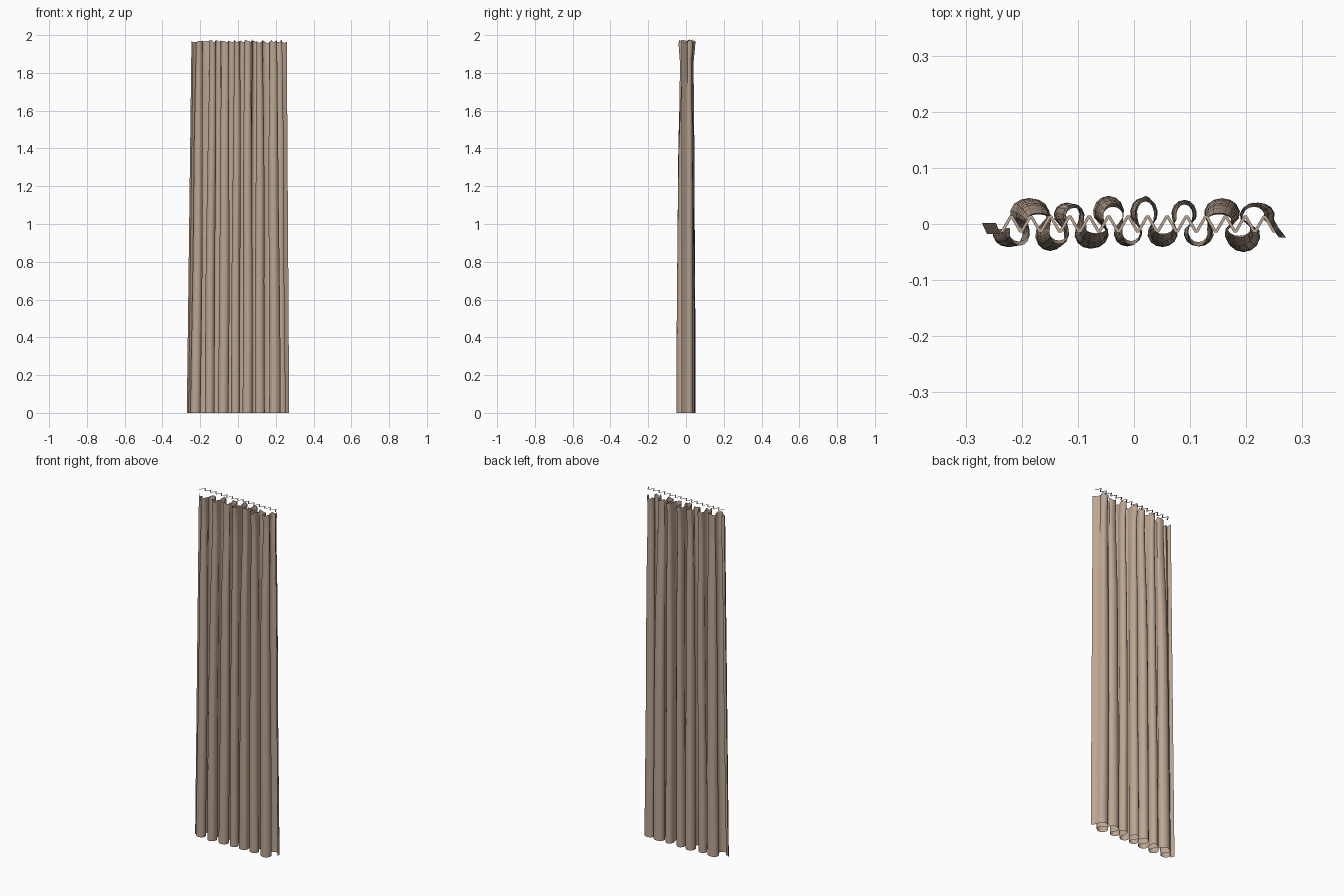
import bpy, math, random

if "Cube" in bpy.data.objects:
    bpy.data.objects.remove(bpy.data.objects["Cube"])

random.seed(4)

# Fold table: centre x, depth y (sign = side), half width at the hem, top gather factor
folds = [(-.225, -.041, .027, .75), (-.188, .046, .033, .35), (-.150, -.048, .026, .60),
         (-.120, .038, .023, .75), (-.078, -.044, .028, .35), (-.046, .050, .027, .60),
         (-.012, -.040, .024, .75), (.016, .047, .023, .85), (.050, -.041, .026, .40),
         (.090, .043, .022, .80), (.116, -.040, .026, .80), (.157, .046, .032, .35),
         (.195, -.050, .030, .40), (.222, .038, .029, .80)]
# Point angles that sweep each fold into a rounded, overhanging loop
angles = [200, 172, 142, 116, 90, 64, 38, 8, -20]
levels = [0, .1, .25, .45, .7, .95, 1.2, 1.4, 1.55, 1.68, 1.78, 1.86, 1.92, 1.955, 1.978]


def lerp(a, b, t):
    return a + (b - a) * t


def smooth(t):
    t = max(0, min(1, t))
    return t * t * (3 - 2 * t)


def row(z):
    """Cross-section of the curtain at one height."""
    gather = smooth((z - .2) / 1.75) * .45 + smooth((z - 1.3) / .65) * .55
    flare = 1 + .25 * smooth((z - 1.85) / .12)
    sx = lerp(1.0, .93, z / 2)
    drift = .006 * z / 2
    pts = [(-.271 * sx + drift, .002), (-.262 * sx + drift, -.018)]
    for k, (cx, depth, w, f) in enumerate(folds):
        amp = depth * lerp(1, f, gather) * flare
        half = w * lerp(1, .72, gather)
        sway = .003 * math.sin(2.2 * z + 1.7 * k) * math.sin(math.pi * z / 2)
        for a in angles:
            r = math.radians(a)
            x = cx + sway + half * math.cos(r)
            y = amp * (.42 + .58 * math.sin(r))
            pts.append((x * sx + drift, y))
    pts += [(.257 * sx + drift, -.006), (.271 * sx + drift, -.024)]
    return pts


# Pleated cloth, one sheet
rows = [row(z) for z in levels]
n = len(rows[0])
verts = []
for j, (z, r) in enumerate(zip(levels, rows)):
    for i, (x, y) in enumerate(r):
        ragged = 0
        if j == len(levels) - 1:      # uneven top edge sagging between the hooks
            ragged = random.uniform(-.012, 0) - .008 * abs(math.sin(i * .7))
        verts.append((x, y, z + ragged))
faces = [(j * n + i, j * n + i + 1, (j + 1) * n + i + 1, (j + 1) * n + i)
         for j in range(len(levels) - 1) for i in range(n - 1)]
mesh = bpy.data.meshes.new("curtain_cloth")
mesh.from_pydata(verts, [], faces)
cloth = bpy.data.objects.new("curtain_cloth", mesh)
bpy.context.collection.objects.link(cloth)
mat = bpy.data.materials.new("beige_fabric")
mat.diffuse_color = (.50, .38, .29, 1)
mat.use_nodes = True
mat.node_tree.nodes["Principled BSDF"].inputs["Base Color"].default_value = mat.diffuse_color
mesh.materials.append(mat)
bpy.context.view_layer.objects.active = cloth
cloth.select_set(True)
bpy.ops.object.shade_smooth_by_angle(angle=math.radians(50))

# Zigzag heading tape floating flat above the cloth
count = 29
tv, tf = [], []
for i in range(count):
    x = lerp(-.236, .25, i / (count - 1))
    y = .015 if i % 2 else -.015
    tv += [(x - .003, y, 2.0), (x + .003, y, 2.0)]
    if i:
        b = 2 * i
        tf.append((b - 2, b - 1, b + 1, b))
tape_mesh = bpy.data.meshes.new("heading_tape")
tape_mesh.from_pydata(tv, [], tf)
tape = bpy.data.objects.new("heading_tape", tape_mesh)
bpy.context.collection.objects.link(tape)
tape_mesh.materials.append(mat)
